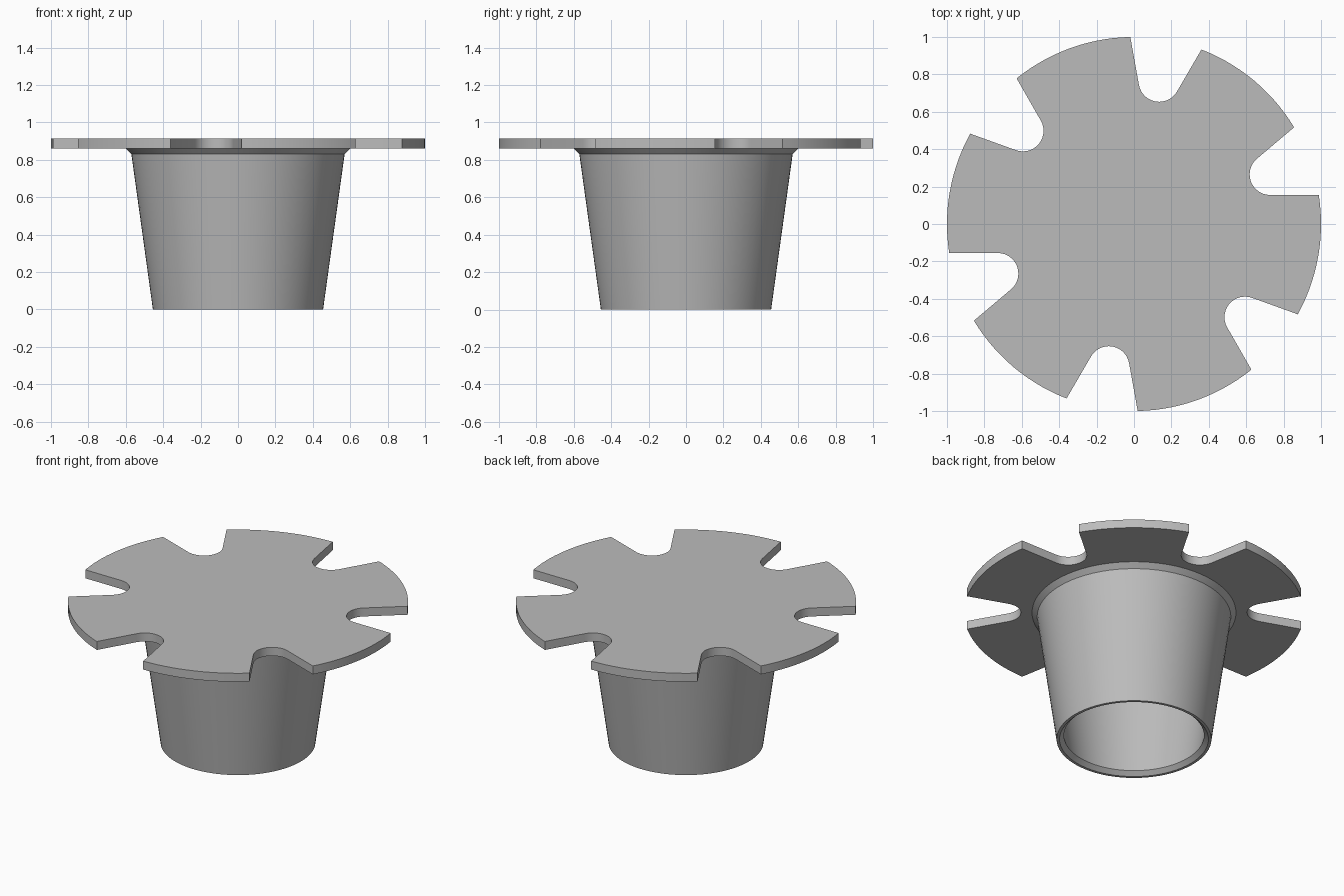
import bpy
import bmesh
from math import sin, cos, pi, radians, asin
from mathutils import Matrix, Vector

if "Cube" in bpy.data.objects:
    bpy.data.objects.remove(bpy.data.objects["Cube"], do_unlink=True)

FLANGE_Z, TOP_Z = 0.86, 0.915
SEGMENTS = 72

grey = bpy.data.materials.new("plain grey")
grey.use_nodes = True
colour = (0.5, 0.5, 0.5, 1)
grey.diffuse_color = colour
grey.node_tree.nodes["Principled BSDF"].inputs["Base Color"].default_value = colour


def finish(name, bm):
    """Turn a bmesh into a shaded object."""
    bmesh.ops.recalc_face_normals(bm, faces=bm.faces)
    mesh = bpy.data.meshes.new(name)
    bm.to_mesh(mesh)
    bm.free()
    mesh.materials.append(grey)
    obj = bpy.data.objects.new(name, mesh)
    bpy.context.collection.objects.link(obj)
    bpy.ops.object.select_all(action="DESELECT")
    obj.select_set(True)
    bpy.context.view_layer.objects.active = obj
    bpy.ops.object.shade_smooth_by_angle(angle=radians(25))
    return obj


def flange_outline(notches=6, first=radians(20), flare=radians(20),
                   centre=0.775, radius=0.11, steps=14):
    """Unit disc with flared, round-bottomed notches around its rim."""
    half_mouth = asin(0.193)
    pitch = 2 * pi / notches
    points = []
    for k in range(notches):
        turn = Matrix.Rotation(first + k * pitch, 3, "Z")
        # Round notch bottom, from its clockwise side to the other
        start, sweep = -pi / 2 - flare, pi - 2 * flare
        for i in range(steps + 1):
            a = start - sweep * i / steps
            points.append(turn @ Vector((centre + radius * cos(a), radius * sin(a), 0)))
        # Outer arc of the tab up to the next notch
        for i in range(steps + 1):
            a = half_mouth + (pitch - 2 * half_mouth) * i / steps
            points.append(turn @ Vector((cos(a), sin(a), 0)))
    return points


# Notched flange plate
bm = bmesh.new()
face = bm.faces.new([bm.verts.new(p + Vector((0, 0, FLANGE_Z))) for p in flange_outline()])
result = bmesh.ops.extrude_face_region(bm, geom=[face])
top = [v for v in result["geom"] if isinstance(v, bmesh.types.BMVert)]
bmesh.ops.translate(bm, verts=top, vec=(0, 0, TOP_Z - FLANGE_Z))
finish("notched_flange", bm)

# Hollow tapered cup, open below, with a chamfered collar under the flange
profile = [(0.60, FLANGE_Z), (0.57, 0.83), (0.455, 0.0), (0.438, 0.0),
           (0.412, 0.025), (0.525, FLANGE_Z)]
bm = bmesh.new()
verts = [bm.verts.new((r, 0, z)) for r, z in profile]
edges = [bm.edges.new(pair) for pair in zip(verts, verts[1:])]
bmesh.ops.spin(bm, geom=verts + edges, cent=(0, 0, 0), axis=(0, 0, 1),
               angle=2 * pi, steps=SEGMENTS, use_merge=True)
bmesh.ops.remove_doubles(bm, verts=bm.verts, dist=0.0001)
finish("tapered_cup", bm)
